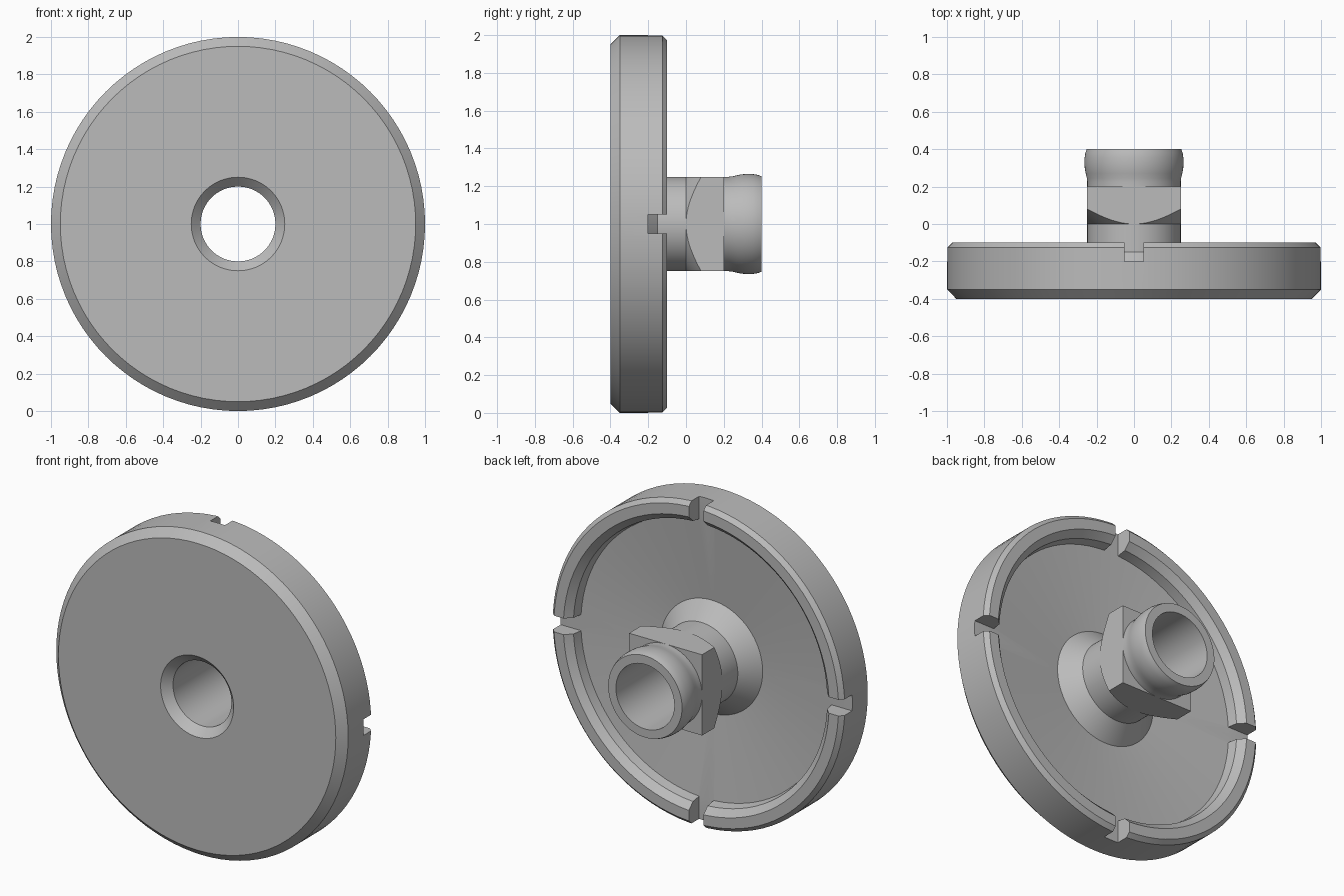
import bpy, bmesh, math
from mathutils import Matrix

if "Cube" in bpy.data.objects:
    bpy.data.objects.remove(bpy.data.objects["Cube"], do_unlink=True)

AXIS_Z = 1.0
SEGMENTS = 96

steel = bpy.data.materials.new("plain_grey")
steel.use_nodes = True
GREY = (0.5, 0.5, 0.5, 1)
steel.diffuse_color = GREY
for node in steel.node_tree.nodes:
    if node.type == 'BSDF_PRINCIPLED':
        node.inputs["Base Color"].default_value = GREY


def make_object(name, bm):
    bmesh.ops.recalc_face_normals(bm, faces=bm.faces)
    mesh = bpy.data.meshes.new(name)
    bm.to_mesh(mesh)
    bm.free()
    mesh.materials.append(steel)
    obj = bpy.data.objects.new(name, mesh)
    bpy.context.collection.objects.link(obj)
    return obj


def lathe(name, profile):
    """Spin a closed (radius, y) profile around the y axis."""
    bm = bmesh.new()
    rings = []
    for i in range(SEGMENTS):
        a = 2 * math.pi * i / SEGMENTS
        rings.append([bm.verts.new((r * math.cos(a), y, AXIS_Z + r * math.sin(a)))
                      for r, y in profile])
    n = len(profile)
    for i in range(SEGMENTS):
        p, q = rings[i], rings[(i + 1) % SEGMENTS]
        for j in range(n):
            k = (j + 1) % n
            bm.faces.new((p[j], p[k], q[k], q[j]))
    return make_object(name, bm)


def box(name, centre, size):
    bm = bmesh.new()
    bmesh.ops.create_cube(bm, size=1, matrix=Matrix.Translation(centre) @ Matrix.Diagonal((*size, 1)))
    return make_object(name, bm)


def activate(obj):
    bpy.ops.object.select_all(action='DESELECT')
    obj.select_set(True)
    bpy.context.view_layer.objects.active = obj


def cut(obj, cutter, operation):
    cutter.hide_render = True
    mod = obj.modifiers.new("cut", 'BOOLEAN')
    mod.operation = operation
    mod.solver = 'EXACT'
    mod.object = cutter
    activate(obj)
    bpy.ops.object.modifier_apply(modifier=mod.name)
    bpy.data.objects.remove(cutter, do_unlink=True)


def smooth(obj):
    activate(obj)
    bpy.ops.object.shade_smooth_by_angle(angle=math.radians(25))


# Dished disc with rim, flared hub, rounded end collar and through bore
body = lathe("disc_and_hub", [
    (0.25, -0.4), (0.95, -0.4), (1.0, -0.35), (1.0, -0.125), (0.975, -0.1),
    (0.91, -0.1), (0.87, -0.14), (0.86, -0.2),
    (0.35, -0.25), (0.25, -0.15), (0.25, 0.0),
    (0.24, 0.01), (0.24, 0.19), (0.25, 0.2),
    (0.25, 0.225), (0.252, 0.245), (0.258, 0.27), (0.263, 0.295),
    (0.265, 0.325), (0.264, 0.355), (0.26, 0.38), (0.253, 0.4),
    (0.2, 0.4), (0.2, -0.35)])

# Four slots through the rim
for dx, dz in ((1, 0), (-1, 0), (0, 1), (0, -1)):
    size = (0.3 if dx else 0.1, 0.2, 0.3 if dz else 0.1)
    cut(body, box("slot_cutter", (dx * 0.97, -0.1, AXIS_Z + dz * 0.97), size), 'DIFFERENCE')
smooth(body)

# Square wrench section with turned front corners
nut = lathe("square_wrench_section", [
    (0.22, 0.0), (0.25, 0.0), (0.36, 0.085), (0.36, 0.2), (0.22, 0.2)])
cut(nut, box("square_cutter", (0, 0.1, AXIS_Z), (0.5, 0.6, 0.5)), 'INTERSECT')
smooth(nut)
